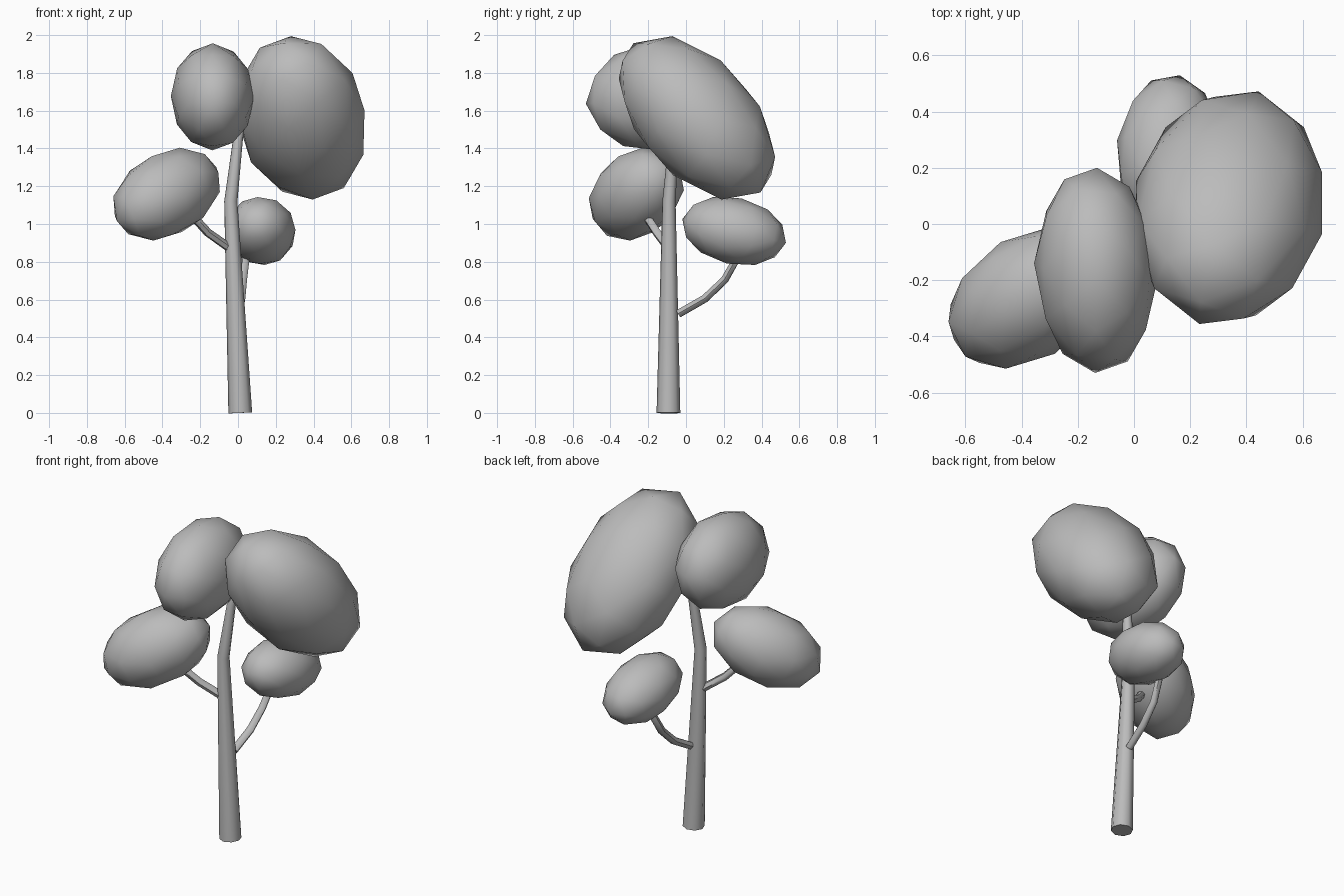
import bpy
import math
from mathutils import Vector, Matrix

cube = bpy.data.objects.get("Cube")
if cube:
    bpy.data.objects.remove(cube, do_unlink=True)

# One plain grey for the whole tree
grey = bpy.data.materials.new("plain_grey")
grey.use_nodes = True
colour = (0.5, 0.5, 0.5, 1.0)
grey.diffuse_color = colour
grey.node_tree.nodes["Principled BSDF"].inputs["Base Color"].default_value = colour

# Turns a flat face of the sphere, not a corner, to the clump's end
BLUNT_END = Matrix.Rotation(math.radians(-37.4), 4, "Y")


def limb(name, path, radii, rings):
    """Tapered, capped tube along a bent path."""
    curve = bpy.data.curves.new(name, "CURVE")
    curve.dimensions = "3D"
    curve.bevel_depth = 1.0
    curve.bevel_resolution = rings
    curve.use_fill_caps = True
    spline = curve.splines.new("POLY")
    spline.points.add(len(path) - 1)
    for point, co, radius in zip(spline.points, path, radii):
        point.co = (*co, 1.0)
        point.radius = radius
    obj = bpy.data.objects.new(name, curve)
    bpy.context.collection.objects.link(obj)
    bpy.ops.object.select_all(action="DESELECT")
    obj.select_set(True)
    bpy.context.view_layer.objects.active = obj
    bpy.ops.object.convert(target="MESH")
    bpy.ops.object.shade_smooth_by_angle(angle=math.radians(60))
    obj = bpy.context.object
    obj.data.materials.clear()
    obj.data.materials.append(grey)


def foliage(name, centre, axis, side, up, length, roll=0):
    """Low-poly egg of leaves with its long axis along the given direction."""
    bpy.ops.mesh.primitive_ico_sphere_add(subdivisions=2, radius=1.0)
    obj = bpy.context.object
    obj.name = name
    turn = Vector(axis).to_track_quat("Z", "Y").to_matrix().to_4x4()
    facing = Matrix.Rotation(math.radians(roll), 4, "Z") @ BLUNT_END
    obj.data.transform(turn @ Matrix.Diagonal((side, up, length, 1.0)) @ facing)
    obj.location = centre
    bpy.ops.object.shade_smooth()
    obj.data.materials.append(grey)


# Trunk and branches
limb("trunk",
     [(0.012, -0.093, 0), (-0.038, -0.09, 1.12), (0.0, -0.065, 1.45), (0.03, -0.04, 1.62)],
     [0.063, 0.035, 0.026, 0.02], 2)
limb("right_branch",
     [(-0.04, -0.09, 0.87), (-0.16, -0.155, 0.955), (-0.26, -0.225, 1.065), (-0.32, -0.25, 1.13)],
     [0.024, 0.023, 0.022, 0.02], 1)
limb("back_branch",
     [(0.0, -0.04, 0.525), (0.015, 0.1, 0.605), (0.025, 0.205, 0.705), (0.04, 0.27, 0.82), (0.06, 0.28, 0.9)],
     [0.024, 0.024, 0.023, 0.022, 0.02], 1)

# Foliage clumps
foliage("large_left_foliage", (0.338, 0.058, 1.562), (0.14, 0.67, -0.73), 0.345, 0.31, 0.53, 30)
foliage("upper_front_foliage", (-0.135, -0.165, 1.673), (-0.05, 0.99, 0.1), 0.22, 0.285, 0.368)
foliage("right_foliage", (-0.378, -0.263, 1.158), (0.75, 0.5, 0.43), 0.22, 0.222, 0.335)
foliage("back_foliage", (0.122, 0.255, 0.963), (0.08, 0.97, -0.22), 0.186, 0.177, 0.285)
